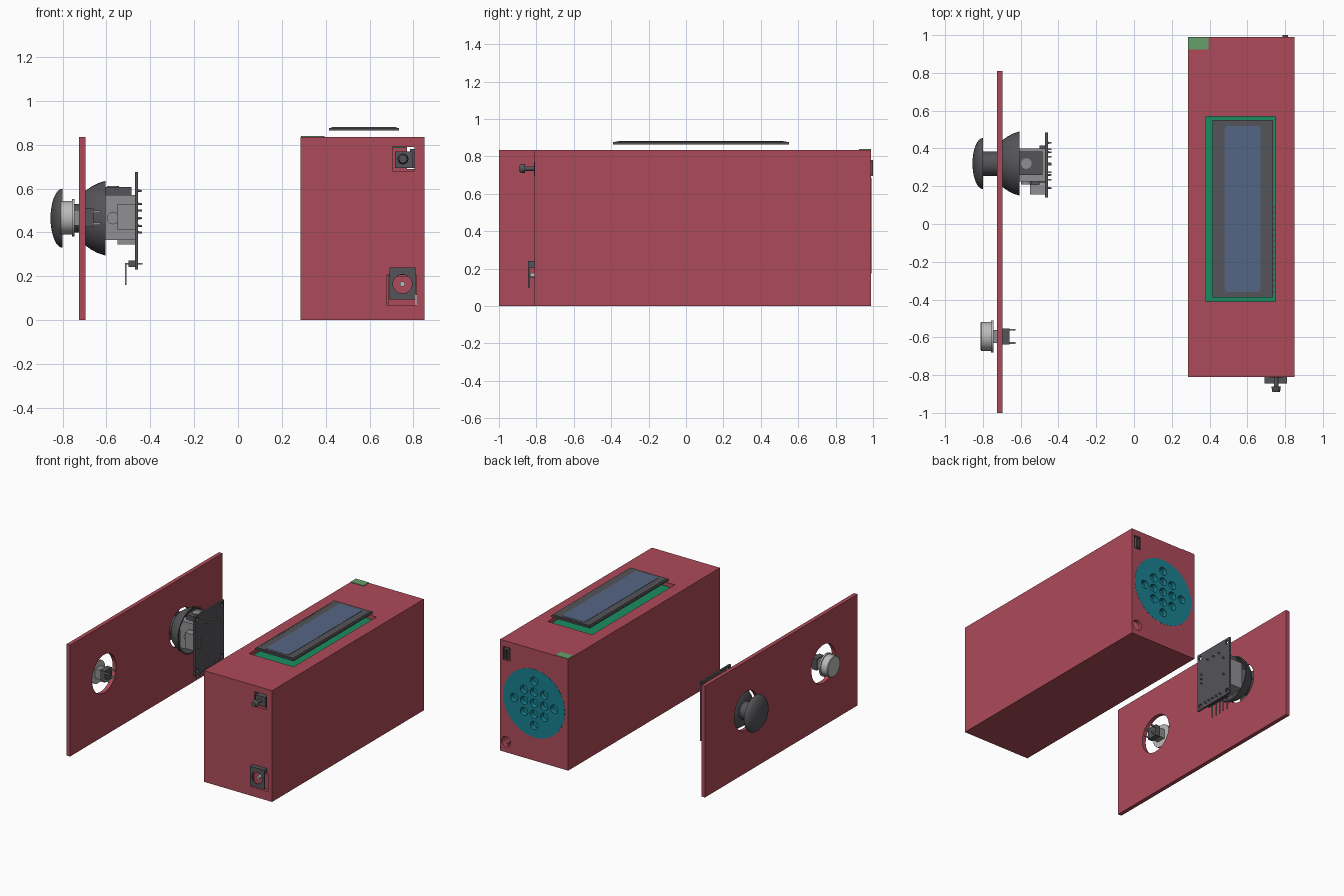
import bpy, bmesh, math
from mathutils import Vector, Matrix

if "Cube" in bpy.data.objects:
    bpy.data.objects.remove(bpy.data.objects["Cube"])


def material(name, rgb):
    m = bpy.data.materials.new(name)
    m.diffuse_color = (*rgb, 1)
    m.use_nodes = True
    m.node_tree.nodes["Principled BSDF"].inputs["Base Color"].default_value = m.diffuse_color
    return m


RED = material("red_plastic", (0.42, 0.07, 0.10))
GREEN = material("circuit_green", (0.01, 0.27, 0.12))
CORNER = material("pale_green", (0.13, 0.35, 0.14))
TEAL = material("speaker_teal", (0.01, 0.22, 0.28))
BLUE = material("screen_blue", (0.09, 0.13, 0.23))
DARK = material("dark_grey", (0.09, 0.09, 0.10))
MID = material("mid_grey", (0.28, 0.28, 0.29))
LIGHT = material("light_grey", (0.5, 0.5, 0.5))
AXES = {"X": Vector((1, 0, 0)), "Y": Vector((0, 1, 0)), "Z": Vector((0, 0, 1))}


def finish(name, bm, mat, smooth=False):
    bmesh.ops.recalc_face_normals(bm, faces=bm.faces[:])
    me = bpy.data.meshes.new(name)
    bm.to_mesh(me)
    bm.free()
    ob = bpy.data.objects.new(name, me)
    bpy.context.collection.objects.link(ob)
    if mat:
        me.materials.append(mat)
    if smooth:
        bpy.ops.object.select_all(action='DESELECT')
        ob.select_set(True)
        bpy.context.view_layer.objects.active = ob
        bpy.ops.object.shade_smooth_by_angle(angle=math.radians(35))
    return ob


def box(name, x, y, z, mat=None):
    bm = bmesh.new()
    size = [b - a for a, b in (x, y, z)]
    mid = [(a + b) / 2 for a, b in (x, y, z)]
    bmesh.ops.create_cube(bm, size=1, matrix=Matrix.Translation(mid) @ Matrix.Diagonal((*size, 1)))
    return finish(name, bm, mat)


def lathe(name, axis, centre, profile, mat=None, n=40, smooth=True):
    """Spin (position along axis, radius) points round an axis through centre."""
    bm = bmesh.new()
    a = AXES[axis]
    u = Vector((a.y, a.z, a.x))
    v = a.cross(u)
    rings = []
    for t, r in profile:
        base = Vector(centre) + a * t
        rings.append([bm.verts.new(base + r * (u * math.cos(2 * math.pi * i / n) + v * math.sin(2 * math.pi * i / n)))
                      for i in range(n)])
    for p, q in zip(rings, rings[1:]):
        for i in range(n):
            bm.faces.new((p[i], p[(i + 1) % n], q[(i + 1) % n], q[i]))
    bm.faces.new(rings[0])
    bm.faces.new(rings[-1])
    return finish(name, bm, mat, smooth)


def cut(ob, *cutters):
    for c in cutters:
        mod = ob.modifiers.new("cut", 'BOOLEAN')
        mod.operation = 'DIFFERENCE'
        mod.solver = 'EXACT'
        mod.object = c
        c.hide_render = True
        bpy.context.view_layer.objects.active = ob
        bpy.ops.object.modifier_apply(modifier=mod.name)
        bpy.data.objects.remove(c)


# Hollow case with its openings
case = box("case", (0.285, 0.85), (-0.81, 0.99), (0, 0.835), RED)
cut(case,
    box("cut", (0.315, 0.82), (-0.78, 0.96), (0.03, 0.805)),
    box("cut", (0.38, 0.75), (-0.41, 0.57), (0.75, 0.9)),
    box("cut", (0.705, 0.805), (-0.9, -0.7), (0.68, 0.79)),
    box("cut", (0.68, 0.815), (-0.9, -0.7), (0.068, 0.205)),
    box("cut", (0.77, 0.825), (0.9, 1.1), (0.69, 0.79)),
    lathe("cut", "Y", (0.5675, 0, 0.43), [(0.9, 0.255), (1.1, 0.255)], n=64, smooth=False),
    lathe("cut", "Y", (0.80, 0, 0.08), [(0.9, 0.038), (1.1, 0.038)], n=32, smooth=False))

# Speaker grille with a diamond of holes
speaker = lathe("speaker", "Y", (0.5675, 0, 0.43), [(0.93, 0.255), (0.991, 0.255)], TEAL, 64)
for i in range(-2, 3):
    for j in range(-2, 3):
        if abs(i) + abs(j) <= 2:
            cut(speaker, lathe("cut", "Y", (0.5675 + i * 0.083, 0, 0.43 + j * 0.083),
                               [(0.955, 0.031), (1.1, 0.031)], n=20, smooth=False))

# Data socket and small board corner at the back
socket = box("data_socket", (0.785, 0.815), (0.93, 1.0), (0.695, 0.78), DARK)
cut(socket, box("cut", (0.792, 0.808), (0.96, 1.1), (0.705, 0.77)))
box("board_corner", (0.287, 0.395), (0.925, 0.9885), (0.81, 0.839), CORNER)

# Display: board, floating bezel, screen
box("display_board", (0.365, 0.765), (-0.43, 0.59), (0.785, 0.801), GREEN)
box("display_bezel", (0.415, 0.735), (-0.39, 0.55), (0.864, 0.877), DARK)
box("display_step", (0.427, 0.723), (-0.378, 0.538), (0.877, 0.880), DARK)
box("display_slit", (0.426, 0.432), (-0.33, 0.49), (0.879, 0.881), DARK)
screen = box("display_screen", (0.48, 0.67), (-0.36, 0.52), (0.879, 0.882), BLUE)
bm = bmesh.new()
bm.from_mesh(screen.data)
upright = [e for e in bm.edges if abs(e.verts[0].co.z - e.verts[1].co.z) > 0.001]
bmesh.ops.bevel(bm, geom=upright, offset=0.018, segments=4, affect='EDGES', profile=0.5)
bm.to_mesh(screen.data)
bm.free()
for i in range(16):
    y = -0.36 + i * 0.03
    box("display_pad", (0.737, 0.746), (y - 0.006, y + 0.006), (0.80, 0.804), DARK)

# Toggle switch on the front
box("switch_body", (0.715, 0.795), (-0.812, -0.74), (0.695, 0.77), DARK)
lathe("switch_neck", "Y", (0.7525, 0, 0.735), [(-0.862, 0.012), (-0.81, 0.012)], DARK, 16)
lathe("switch_lever", "Y", (0.7525, 0, 0.735),
      [(-0.89, 0.018), (-0.885, 0.021), (-0.86, 0.025)], DARK, 16)

# Power jack on the front
plate = box("jack_plate", (0.69, 0.81), (-0.845, -0.838), (0.095, 0.24), DARK)
cut(plate, lathe("cut", "Y", (0.75, 0, 0.165), [(-0.9, 0.043), (-0.7, 0.043)], n=32, smooth=False))
box("jack_block", (0.69, 0.81), (-0.838, -0.81), (0.207, 0.24), DARK)
lathe("jack_pin", "Y", (0.75, 0, 0.165), [(-0.835, 0.012), (-0.78, 0.012)], LIGHT, 16)
box("jack_floor", (0.685, 0.81), (-0.78, -0.70), (0.07, 0.2), RED)

# Separate side panel with two round holes
JY, JZ, BY, BZ = 0.32, 0.465, -0.595, 0.4675
panel = box("side_panel", (-0.725, -0.695), (-1.0, 0.81), (0, 0.835), RED)
for y, z in ((JY, JZ), (BY, BZ)):
    cut(panel, lathe("cut", "X", (0, y, z), [(-0.9, 0.143), (-0.5, 0.143)], n=48, smooth=False))

# Joystick: domed cap, stem, skirt
dome = [(-0.855 + 0.055 * (1 - math.cos(a)), max(0.002, 0.135 * math.sin(a)))
        for a in (math.pi / 2 * i / 8 for i in range(9))]
lathe("joystick_cap", "X", (0, JY, JZ), dome, DARK)
lathe("joystick_stem", "X", (0, JY, JZ), [(-0.80, 0.065), (-0.70, 0.065)], DARK)
lathe("joystick_skirt", "X", (0, JY, JZ),
      [(-0.712, 0.100), (-0.695, 0.125), (-0.67, 0.143), (-0.64, 0.159), (-0.605, 0.17),
       (-0.605, 0.160), (-0.64, 0.149), (-0.68, 0.10)], DARK)

# Joystick gimbal, sensors and tact switch
box("gimbal_body", (-0.64, -0.47), (0.225, 0.40), (0.365, 0.57), MID)
box("gimbal_top", (-0.61, -0.485), (0.26, 0.385), (0.565, 0.607), DARK)
box("gimbal_side", (-0.545, -0.50), (0.175, 0.23), (0.425, 0.51), DARK)
lathe("gimbal_top_pivot", "Z", (-0.57, JY, 0), [(0.60, 0.028), (0.611, 0.028)], MID, 24)
lathe("gimbal_side_pivot", "Y", (-0.57, 0, JZ), [(0.21, 0.028), (0.235, 0.028)], MID, 24)
box("tact_switch", (-0.55, -0.47), (0.155, 0.21), (0.41, 0.53), MID)
box("gimbal_base", (-0.55, -0.47), (0.25, 0.39), (0.345, 0.37), MID)

# Joystick board with corner holes, solder pins and bent header
board = box("joystick_board", (-0.47, -0.456), (0.14, 0.485), (0.23, 0.675), DARK)
for y in (0.168, 0.457):
    for z in (0.262, 0.645):
        cut(board, lathe("cut", "X", (0, y, z), [(-0.6, 0.016), (-0.4, 0.016)], n=16, smooth=False))
for y, z in [(0.26, 0.59), (0.32, 0.59), (0.38, 0.59), (0.19, 0.43), (0.19, 0.465), (0.19, 0.50),
             (0.43, 0.40), (0.43, 0.53)]:
    lathe("solder_pin", "X", (0, y, z), [(-0.458, 0.006), (-0.437, 0.004)], MID, 8)
box("header_block", (-0.50, -0.468), (0.215, 0.415), (0.242, 0.272), DARK)
for i in range(5):
    y = 0.235 + i * 0.04
    box("header_pin", (-0.515, -0.436), (y - 0.004, y + 0.004), (0.253, 0.261), MID)
    box("header_leg", (-0.515, -0.508), (y - 0.004, y + 0.004), (0.16, 0.261), MID)

# Push button
lathe("button_cap", "X", (0, BY, BZ), [(-0.812, 0.072), (-0.808, 0.077), (-0.757, 0.077)], LIGHT)
lathe("button_flange", "X", (0, BY, BZ), [(-0.757, 0.085), (-0.745, 0.085)], LIGHT)
box("button_neck", (-0.745, -0.69), (BY - 0.035, BY + 0.035), (BZ - 0.035, BZ + 0.035), MID)
box("button_body", (-0.70, -0.66), (-0.637, -0.553), (0.425, 0.51), DARK)
for y in (-0.63, -0.56):
    for z in (0.44, 0.495):
        box("button_pin", (-0.662, -0.627), (y - 0.004, y + 0.004), (z - 0.006, z + 0.006), MID)
